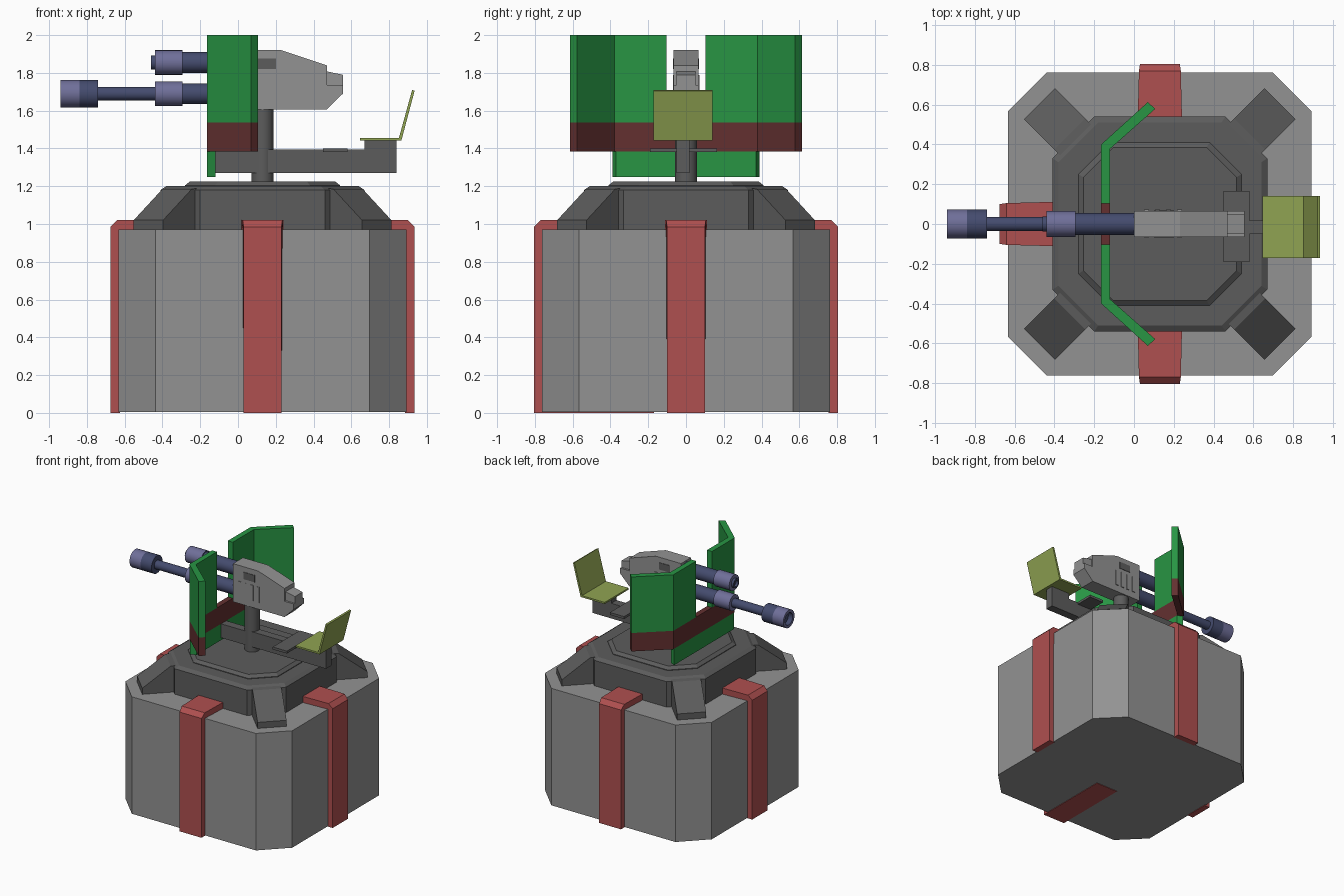
import bpy, bmesh, math
from mathutils import Matrix, Vector

cube = bpy.data.objects.get("Cube")
if cube:
    bpy.data.objects.remove(cube, do_unlink=True)

CX = 0.13  # turret axis


def material(name, r, g, b):
    m = bpy.data.materials.new(name)
    m.use_nodes = True
    m.diffuse_color = (r, g, b, 1)
    m.node_tree.nodes["Principled BSDF"].inputs["Base Color"].default_value = (r, g, b, 1)
    return m


GREY = material("light grey", .29, .29, .29)
DARK = material("dark grey", .108, .108, .108)
RED = material("red", .43, .08, .08)
GREEN = material("green", .021, .3, .057)
BROWN = material("dark red brown", .125, .03, .03)
OLIVE = material("olive", .28, .37, .085)
STEEL = material("light steel blue", .16, .16, .32)
NAVY = material("dark steel blue", .058, .071, .156)


def finish(name, bm, *mats):
    bmesh.ops.recalc_face_normals(bm, faces=bm.faces[:])
    mesh = bpy.data.meshes.new(name)
    bm.to_mesh(mesh)
    bm.free()
    for m in mats:
        mesh.materials.append(m)
    ob = bpy.data.objects.new(name, mesh)
    bpy.context.collection.objects.link(ob)
    return ob


def loft(name, rings, mat):
    """Skin a stack of equal-length point rings and cap both ends."""
    bm = bmesh.new()
    vs = [[bm.verts.new(p) for p in ring] for ring in rings]
    n = len(vs[0])
    for a, b in zip(vs, vs[1:]):
        for i in range(n):
            j = (i + 1) % n
            bm.faces.new((a[i], a[j], b[j], b[i]))
    bm.faces.new(vs[0])
    bm.faces.new(vs[-1])
    return finish(name, bm, mat)


def side_prism(name, pts, y0, y1, mat):
    return loft(name, [[(x, y, z) for x, z in pts] for y in (y0, y1)], mat)


def plan_prism(name, pts, z0, z1, mat):
    return loft(name, [[(x, y, z) for x, y in pts] for z in (z0, z1)], mat)


def box(name, x0, x1, y0, y1, z0, z1, mat):
    return plan_prism(name, [(x0, y0), (x1, y0), (x1, y1), (x0, y1)], z0, z1, mat)


def octagon(half, cut, z):
    s = half - cut
    pts = [(half, -s), (half, s), (s, half), (-s, half),
           (-half, s), (-half, -s), (-s, -half), (s, -half)]
    return [(CX + x, y, z) for x, y in pts]


def spoke(name, pts, widths, angle, mat):
    """Radial profile given a half width per point, turned about the axis."""
    rot = Matrix.Translation((CX, 0, 0)) @ Matrix.Rotation(math.radians(angle), 4, 'Z')
    rings = [[rot @ Vector((r, s * w, z)) for (r, z), w in zip(pts, widths)] for s in (-1, 1)]
    return loft(name, rings, mat)


def lathe(name, profile, z, segments=24):
    """Turn (x, radius, material) stations about a horizontal axis."""
    bm = bmesh.new()
    rings = []
    for x, r, _ in profile:
        rings.append([bm.verts.new((x, r * math.cos(t * math.tau / segments),
                                    z + r * math.sin(t * math.tau / segments)))
                      for t in range(segments)])
    for a, b, station in zip(rings, rings[1:], profile[1:]):
        for i in range(segments):
            j = (i + 1) % segments
            bm.faces.new((a[i], a[j], b[j], b[i])).material_index = station[2]
    bm.faces.new(rings[0]).material_index = 1
    bm.faces.new(rings[-1]).material_index = 1
    ob = finish(name, bm, STEEL, NAVY)
    bpy.ops.object.select_all(action='DESELECT')
    ob.select_set(True)
    bpy.context.view_layer.objects.active = ob
    bpy.ops.object.shade_smooth_by_angle(angle=math.radians(35))
    return ob


# Chamfered block and its straps
loft("base_block", [octagon(.762, .195, z) for z in (.004, .97)], GREY)
strap = [(.5, 1.02), (.77, 1.02), (.805, .985), (.805, 0), (.755, 0), (.755, .96), (.5, .96)]
for side, angle in zip(("left", "back", "right", "front"), range(0, 360, 90)):
    spoke(side + "_strap", strap, [.112, .105, .1, .1, .1, .1, .112], angle, RED)
box("underside_strap", .03, .23, -.8, -.17, 0, .006, RED)

# Stepped platform with diagonal braces
loft("platform_lower", [octagon(.54, .21, .96), octagon(.54, .21, 1.18),
                        octagon(.51, .2, 1.2)], DARK)
loft("platform_upper", [octagon(.41, .16, 1.19), octagon(.41, .16, 1.205),
                        octagon(.385, .15, 1.225)], DARK)
brace = [(.855, .965), (.855, 1.02), (.64, 1.185), (.585, 1.19), (.56, .965)]
for i in range(4):
    spoke(f"brace_{i + 1}", brace, [.11] * 5, 45 + 90 * i, DARK)

# Post and seat arm
bm = bmesh.new()
bmesh.ops.create_cone(bm, cap_ends=True, segments=16, radius1=.058, radius2=.058, depth=.42,
                      matrix=Matrix.Translation((CX, 0, 1.41)))
post = finish("post", bm, DARK)
bpy.context.view_layer.objects.active = post
post.select_set(True)
bpy.ops.object.shade_smooth_by_angle(angle=math.radians(35))
box("seat_arm", .13, .84, -.05, .018, 1.27, 1.395, DARK)
box("shield_arm", -.13, .13, -.05, .018, 1.27, 1.385, DARK)
box("foot_rest", .45, .58, -.19, .165, 1.38, 1.4, DARK)
box("seat_riser", .67, .84, -.05, .018, 1.39, 1.445, DARK)

# Seat pan and back in one bent sheet
side_prism("seat", [(.645, 1.442), (.865, 1.442), (.935, 1.705), (.922, 1.71),
                    (.852, 1.456), (.645, 1.456)], -.172, .14, OLIVE)

# Folded shield: two upper wings, a band and a lower skirt
outer = [(-.165, .4), (.07, .613)]
inner = [(.106, .578), (-.12, .378)]
for side, s in (("back", 1), ("front", -1)):
    wing = [(-.165, .103)] + outer + inner + [(-.12, .103)]
    plan_prism(side + "_shield_wing", [(x, s * y) for x, y in wing], 1.537, 2, GREEN)
band = outer + inner + [(x, -y) for x, y in reversed(outer + inner)]
plan_prism("shield_band", band, 1.385, 1.537, BROWN)
plan_prism("shield_skirt", [(-.165, -.39), (-.12, -.37), (-.12, .37), (-.165, .39)],
           1.25, 1.385, GREEN)

# Gun body with a narrower stepped rear
side_prism("gun_body", [(0, 1.605), (.47, 1.605), (.47, 1.84), (.23, 1.92), (0, 1.92)],
           -.065, .065, GREY)
side_prism("gun_rear", [(.46, 1.605), (.47, 1.605), (.555, 1.69), (.555, 1.79),
                        (.46, 1.81)], -.05, .05, GREY)
for side, s in (("back", 1), ("front", -1)):
    y0, y1 = sorted((s * .045, s * .066))
    side_prism(side + "_rear_cheek", [(.46, 1.605), (.47, 1.605), (.555, 1.69),
                                      (.555, 1.735), (.46, 1.735)], y0, y1, GREY)
    y0, y1 = sorted((s * .06, s * .069))
    box(side + "_vent", .1, .2, y0, y1, 1.82, 1.877, DARK)
    for i in range(4):
        x = .05 + i * .055
        box(f"{side}_rib_{i + 1}", x, x + .025, y0, y1 + .003 * (s > 0), 1.66, 1.79, GREY)

# Barrels, listed from muzzle bore to breech
lathe("lower_barrel", [(-.9, .05, 1), (-.94, .05, 1), (-.94, .073, 0), (-.84, .073, 0),
                       (-.74, .073, 1), (-.74, .036, 1), (-.44, .036, 1), (-.44, .065, 0),
                       (-.295, .065, 0), (-.295, .055, 1), (.01, .055, 1)], 1.69)
lathe("upper_barrel", [(-.44, .025, 1), (-.46, .025, 1), (-.46, .038, 1), (-.44, .038, 1),
                       (-.44, .065, 0), (-.295, .065, 0), (-.295, .055, 1),
                       (.01, .055, 1)], 1.855)
